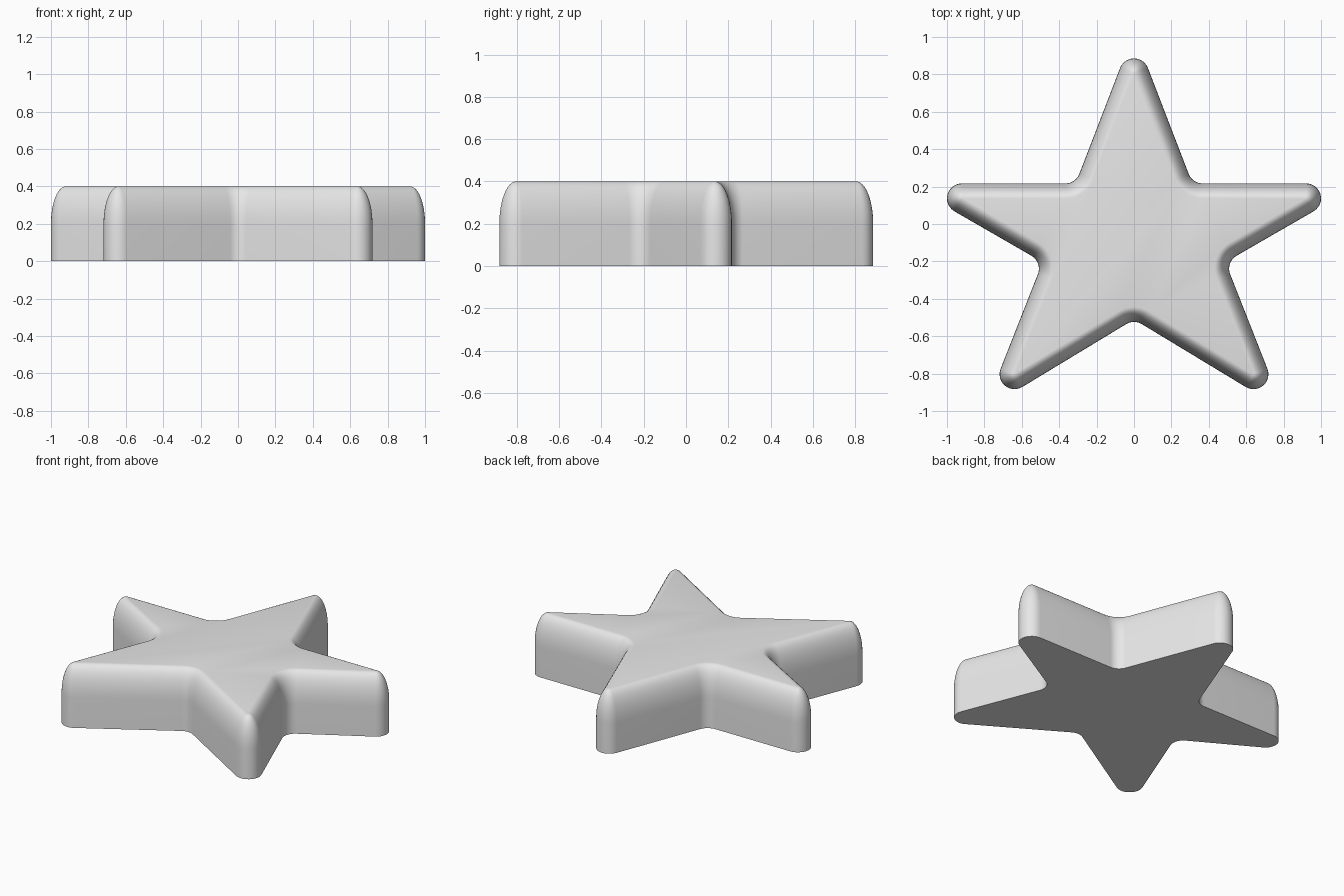
import bpy, bmesh, math
from mathutils import Vector

if "Cube" in bpy.data.objects:
    bpy.data.objects.remove(bpy.data.objects["Cube"])

R = 0.08          # corner rounding of the outline
HEIGHT = 0.4
SIDE = 0.2        # straight wall height below the rounded rim
ARC, RIM = 12, 12

# Sharp star corners on the right half, top to bottom, then mirrored
half = [(0, 1.028), (0.312, 0.217), (1.219, 0.217), (0.489, -0.204), (0.8, -0.994), (0, -0.51)]
star = half + [(-x, y) for x, y in reversed(half[1:-1])]
star = [Vector(p) for p in reversed(star)]      # counter-clockwise


def corner_arcs(points):
    """Fillet centre, outward normals and sign (+1 tip, -1 notch) of each corner."""
    arcs = []
    n = len(points)
    for i, p in enumerate(points):
        d0 = (p - points[i - 1]).normalized()
        d1 = (points[(i + 1) % n] - p).normalized()
        n0, n1 = Vector((d0.y, -d0.x)), Vector((d1.y, -d1.x))
        turn = math.atan2(d0.x * d1.y - d0.y * d1.x, d0.dot(d1))
        sign = 1 if turn > 0 else -1
        centre = p - sign * (n0 + n1) * R / (1 + n0.dot(n1))
        a0 = math.atan2(n0.y, n0.x)
        normals = [Vector((math.cos(a0 + turn * k / ARC), math.sin(a0 + turn * k / ARC)))
                   for k in range(ARC + 1)]
        arcs.append((centre, normals, sign))
    return arcs


arcs = corner_arcs(star)


def outline(inset):
    return [c + nrm * (s * R - inset) for c, normals, s in arcs for nrm in normals]


# Wall and elliptical rim as (inset, height) levels
levels = [(0, 0)]
for k in range(RIM + 1):
    a = math.pi / 2 * k / RIM
    levels.append((0.0796 * (1 - math.cos(a)), SIDE + (HEIGHT - SIDE) * math.sin(a)))

# Star body: stacked outlines joined with quads, capped at both ends
bm = bmesh.new()
rings = [[bm.verts.new((p.x, p.y, z)) for p in outline(d)] for d, z in levels]
count = len(rings[0])
for low, high in zip(rings, rings[1:]):
    for i in range(count):
        j = (i + 1) % count
        bm.faces.new((low[i], low[j], high[j], high[i]))
bm.faces.new(rings[-1])
bm.faces.new(list(reversed(rings[0])))
mesh = bpy.data.meshes.new("star_body")
bm.to_mesh(mesh)
bm.free()

body = bpy.data.objects.new("star_body", mesh)
bpy.context.collection.objects.link(body)
grey = bpy.data.materials.new("light grey")
grey.diffuse_color = (0.8, 0.8, 0.8, 1)
grey.use_nodes = True
grey.node_tree.nodes["Principled BSDF"].inputs["Base Color"].default_value = grey.diffuse_color
mesh.materials.append(grey)

# Smooth walls and rim, sharp bottom edge
bpy.context.view_layer.objects.active = body
body.select_set(True)
bpy.ops.object.shade_smooth_by_angle(angle=math.radians(40))
